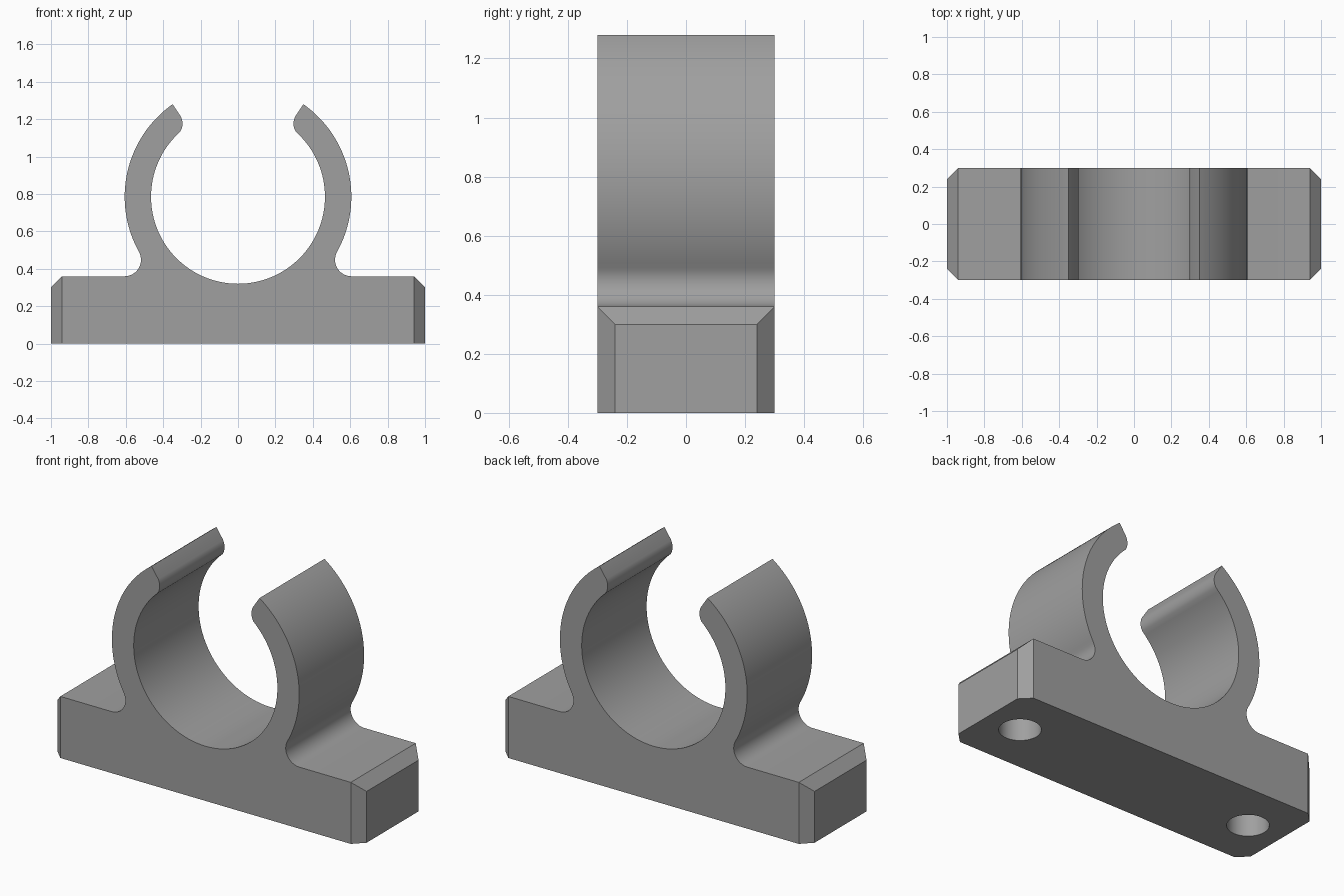
import bpy, bmesh, math

if "Cube" in bpy.data.objects:
    bpy.data.objects.remove(bpy.data.objects["Cube"])

HALF_Y, TOP, CH = 0.30, 0.36, 0.06      # half depth, base height, end chamfer
CZ, R_IN, R_OUT, R_FIL = 0.785, 0.465, 0.606, 0.088


def arc(cx, cz, r, a0, a1, n):
    """Points on an arc, angles in radians, both ends included."""
    return [(cx + r * math.cos(a0 + (a1 - a0) * i / n),
             cz + r * math.sin(a0 + (a1 - a0) * i / n)) for i in range(n + 1)]


# Right half of the outline, from the base end up around the arm and down the bore
fil_z = TOP + R_FIL
fil_x = math.sqrt((R_OUT + R_FIL) ** 2 - (CZ - fil_z) ** 2)
a_fil = math.atan2(fil_z - CZ, fil_x)
a_tip = math.atan2(1.278 - CZ, 0.348)
a_in = math.atan2(1.115 - CZ, 0.325)

half = [(1 - CH, 0), (1 - CH, TOP)]
half += arc(fil_x, fil_z, R_FIL, -math.pi / 2, -math.pi - (-a_fil), 14)    # root fillet
half += arc(0, CZ, R_OUT, a_fil, a_tip, 40)[1:]                          # outer arm
half += [(0.306, 1.215), (0.300, 1.200), (0.297, 1.183), (0.297, 1.166),
         (0.301, 1.149), (0.309, 1.133)]                                 # rounded lip
half += arc(0, CZ, R_IN, a_in, -math.pi / 2, 48)                         # bore
outline = half + [(-x, z) for x, z in reversed(half[:-1])]

# Clip body: extruded outline with chamfered end blocks
bm = bmesh.new()
front = [bm.verts.new((x, -HALF_Y, z)) for x, z in outline]
back = [bm.verts.new((x, HALF_Y, z)) for x, z in outline]
n = len(outline)
bm.faces.new(front)
bm.faces.new(back)
for i in range(1, n - 2):
    bm.faces.new((front[i], front[i + 1], back[i + 1], back[i]))

ends = []
for s, lo, hi in ((1, 0, 1), (-1, n - 1, n - 2)):
    f0, f1 = [bm.verts.new((s, -HALF_Y + CH, z)) for z in (0, TOP - CH)]
    b0, b1 = [bm.verts.new((s, HALF_Y - CH, z)) for z in (0, TOP - CH)]
    bm.faces.new((f0, b0, b1, f1))                     # end face
    bm.faces.new((front[lo], f0, f1, front[hi]))       # vertical chamfers
    bm.faces.new((back[lo], b0, b1, back[hi]))
    bm.faces.new((front[hi], f1, b1, back[hi]))        # top chamfer
    ends.append((f0, b0))
(rf, rb), (lf, lb) = ends
bm.faces.new((front[0], rf, rb, back[0], back[n - 1], lb, lf, front[n - 1]))
bmesh.ops.recalc_face_normals(bm, faces=bm.faces)
mesh = bpy.data.meshes.new("pipe_clip")
bm.to_mesh(mesh)
bm.free()
clip = bpy.data.objects.new("pipe_clip", mesh)
bpy.context.collection.objects.link(clip)

grey = bpy.data.materials.new("mid grey")
grey.diffuse_color = (0.35, 0.35, 0.35, 1)
grey.use_nodes = True
grey.node_tree.nodes["Principled BSDF"].inputs["Base Color"].default_value = grey.diffuse_color
mesh.materials.append(grey)

# Blind holes in the underside
for side, x in (("left", -0.78), ("right", 0.78)):
    bpy.ops.mesh.primitive_cylinder_add(vertices=48, radius=0.112, depth=0.48,
                                        location=(x, 0, 0))
    cutter = bpy.context.object
    cutter.name = side + "_hole_cutter"
    cutter.data.materials.append(grey)
    mod = clip.modifiers.new(side + "_hole", 'BOOLEAN')
    mod.operation = 'DIFFERENCE'
    mod.solver = 'EXACT'
    mod.object = cutter
    bpy.ops.object.select_all(action='DESELECT')
    clip.select_set(True)
    bpy.context.view_layer.objects.active = clip
    bpy.ops.object.modifier_apply(modifier=mod.name)
    bpy.data.objects.remove(cutter)

bpy.ops.object.shade_smooth_by_angle(angle=math.radians(25))
